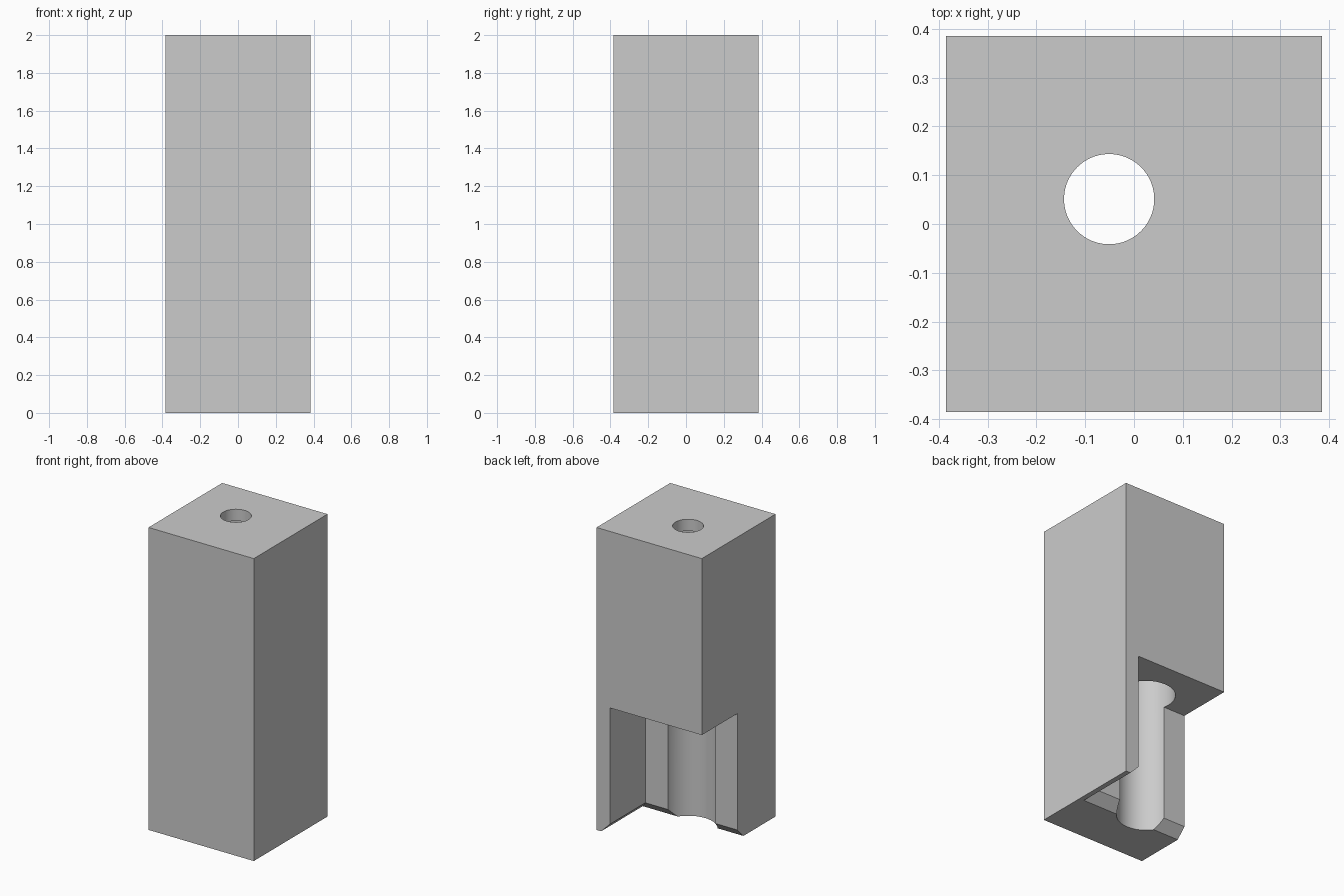
import bpy
import bmesh
from math import radians

old = bpy.data.objects.get("Cube")
if old:
    bpy.data.objects.remove(old, do_unlink=True)

HALF = 0.385           # half width of the square block
HEIGHT = 2.0
HOLE = (-0.051, 0.051)  # centre line of the bore
BLEED = 0.1            # how far cutters reach past the surface


def add_object(name, bm):
    bmesh.ops.recalc_face_normals(bm, faces=bm.faces)
    mesh = bpy.data.meshes.new(name)
    bm.to_mesh(mesh)
    bm.free()
    obj = bpy.data.objects.new(name, mesh)
    bpy.context.collection.objects.link(obj)
    return obj


def stacked_prism(name, levels):
    """Closed solid through rectangles given as (z, x0, x1, y0, y1)."""
    bm = bmesh.new()
    rings = [[bm.verts.new((x, y, z)) for x, y in
              ((x0, y0), (x1, y0), (x1, y1), (x0, y1))]
             for z, x0, x1, y0, y1 in levels]
    bm.faces.new(rings[0])
    bm.faces.new(rings[-1])
    for low, high in zip(rings, rings[1:]):
        for i in range(4):
            j = (i + 1) % 4
            bm.faces.new((low[i], low[j], high[j], high[i]))
    return add_object(name, bm)


def cylinder(name, radius, z0, z1):
    bm = bmesh.new()
    bmesh.ops.create_cone(bm, cap_ends=True, segments=96, radius1=radius,
                          radius2=radius, depth=z1 - z0)
    bmesh.ops.translate(bm, verts=bm.verts, vec=(*HOLE, (z0 + z1) / 2))
    return add_object(name, bm)


def cut(target, cutter):
    cutter.hide_render = True
    mod = target.modifiers.new(cutter.name, "BOOLEAN")
    mod.operation = "DIFFERENCE"
    mod.solver = "EXACT"
    mod.object = cutter
    bpy.context.view_layer.objects.active = target
    bpy.ops.object.modifier_apply(modifier=mod.name)
    bpy.data.objects.remove(cutter, do_unlink=True)


# Square block
block = stacked_prism("bored_block", [(z, -HALF, HALF, -HALF, HALF)
                                      for z in (0, HEIGHT)])

# Corner notch at the lower back, its inner walls chamfered at the bottom
WALL_X, WALL_Y, CEILING, CHAMFER = 0.288, 0.013, 0.833, 0.063
notch = stacked_prism("notch_cutter", [
    (z, -HALF - BLEED, WALL_X + flare, WALL_Y - flare, HALF + BLEED)
    for z, flare in ((-CHAMFER, 2 * CHAMFER), (CHAMFER, 0), (CEILING, 0))])
cut(block, notch)

# Wide bore from below, narrow hole through the thin top
cut(block, cylinder("bore_cutter", 0.177, -BLEED, HEIGHT - 0.077))
cut(block, cylinder("hole_cutter", 0.0925, CEILING, HEIGHT + BLEED))

# Plain grey finish
grey = bpy.data.materials.new("light_grey")
grey.use_nodes = True
colour = (0.6, 0.6, 0.6, 1)
grey.diffuse_color = colour
grey.node_tree.nodes["Principled BSDF"].inputs["Base Color"].default_value = colour
block.data.materials.clear()
block.data.materials.append(grey)

# Smooth bore walls, sharp block edges
bpy.ops.object.select_all(action="DESELECT")
block.select_set(True)
bpy.context.view_layer.objects.active = block
bpy.ops.object.shade_smooth_by_angle(angle=radians(30))
